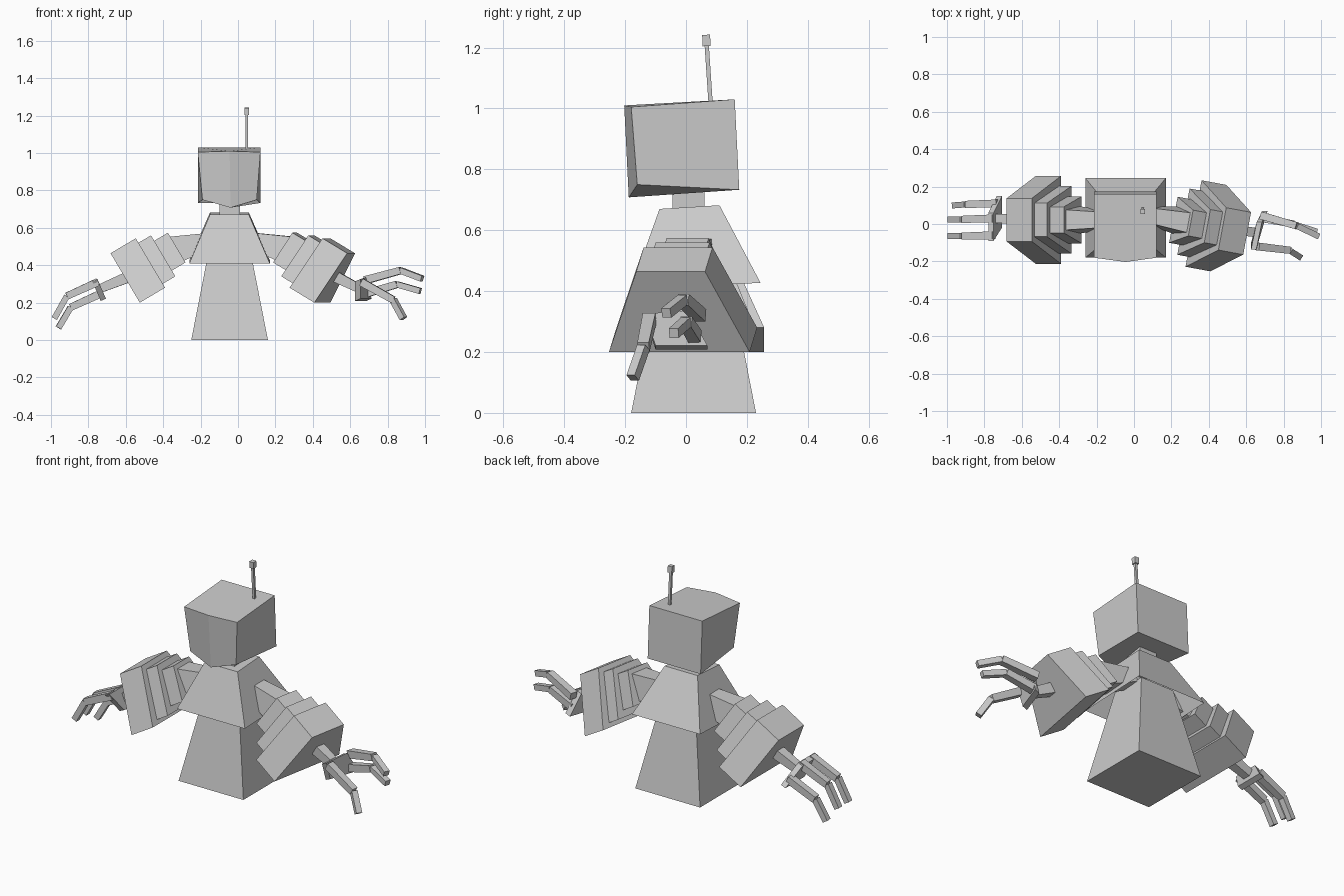
import bpy, bmesh, math
from mathutils import Vector

if "Cube" in bpy.data.objects:
    bpy.data.objects.remove(bpy.data.objects["Cube"])

grey = bpy.data.materials.new("light_grey")
grey.diffuse_color = (0.6, 0.6, 0.6, 1)
grey.use_nodes = True
grey.node_tree.nodes["Principled BSDF"].inputs["Base Color"].default_value = grey.diffuse_color


def loft(name, rings, cap_start=True, cap_end=True):
    """Flat-faced solid through rings with equal point counts."""
    bm = bmesh.new()
    vr = [[bm.verts.new(p) for p in ring] for ring in rings]
    n = len(vr[0])
    for a, b in zip(vr, vr[1:]):
        for i in range(n):
            j = (i + 1) % n
            bm.faces.new((a[i], a[j], b[j], b[i]))
    if cap_start:
        bm.faces.new(vr[0][::-1])
    if cap_end:
        bm.faces.new(vr[-1])
    bmesh.ops.recalc_face_normals(bm, faces=bm.faces[:])
    me = bpy.data.meshes.new(name)
    bm.to_mesh(me)
    bm.free()
    me.materials.append(grey)
    ob = bpy.data.objects.new(name, me)
    bpy.context.collection.objects.link(ob)
    return ob


def rect(x0, x1, y0, y1, z0, z1):
    """Rectangle ring, z0 at the front edge and z1 at the back."""
    return [(x0, y0, z0), (x1, y0, z0), (x1, y1, z1), (x0, y1, z1)]


def beam(name, p, q, w0, w1):
    """Square tapered bar from p to q."""
    p, q = Vector(p), Vector(q)
    d = (q - p).normalized()
    s = d.cross(Vector((0, 0, 1))).normalized()
    t = s.cross(d)
    ring = lambda c, w: [c + (s * i + t * j) * w / 2
                         for i, j in ((-1, -1), (1, -1), (1, 1), (-1, 1))]
    return loft(name, [ring(p, w0), ring(q, w1)])


# lower body, hollow skirt-like torso, neck
loft("lower_body", [rect(-.25, .16, -.18, .23, 0, 0),
                    rect(-.15, .06, -.08, .13, .51, .51)])
loft("torso", [rect(-.26, .17, -.18, .245, .41, .427),
               rect(-.15, .058, -.087, .11, .67, .682)], cap_start=False)
loft("neck", [rect(-.10, .01, -.045, .06, .66, .66),
              rect(-.10, .01, -.045, .06, .76, .76)])

# head with a creased front
loft("head", [
    [(-.19, -.16, .75), (-.04, -.188, .708), (.10, -.16, .75),
     (.12, .175, .733), (-.215, .175, .733)],
    [(-.215, -.18, 1.005), (-.045, -.203, 1.01), (.12, -.18, 1.005),
     (.12, .16, 1.03), (-.215, .16, 1.03)]])

# antenna
beam("antenna_rod", (.047, .082, 1.0), (.047, .068, 1.21), .014, .014)
beam("antenna_tip", (.047, .068, 1.205), (.047, .066, 1.242), .026, .026)


def arm(side, ox, oy, angle, yaw_offset):
    """Telescoping arm: trapezoid boxes that shrink toward the shoulder."""
    h = Vector((math.cos(angle), math.sin(angle), 0))
    w = Vector((-h.y, h.x, 0))
    origin = Vector((ox, oy, .20))

    def ring(u, v0, v1, bottom, top):
        pts = []
        for v, k in ((v0, -bottom), (v0, bottom), (v1, top), (v1, -top)):
            pts.append(origin + h * (-.86 * u + .51 * v) + w * k
                       + Vector((0, 0, .51 * u + .86 * v)))
        return pts

    sections = [("upper_sleeve", .32, .235, .06, .245, .125, .07),
                ("middle_sleeve", .235, .157, .024, .279, .18, .09),
                ("lower_sleeve", .157, 0, 0, .307, .235, .115)]
    for name, u0, u1, v0, v1, b, t in sections:
        loft(f"{side}_{name}", [ring(u0, v0, v1, b, t), ring(u1, v0, v1, b, t)])
    loft(f"{side}_shoulder", [ring(.513, .05, .13, .045, .04),
                              ring(.30, .075, .23, .075, .055)])


arm("left", -.525, .022, math.pi, 0)
arm("right", .451, -.022, math.radians(-10.5), 0)


def hand(side, wrist, palm, fingers):
    beam(f"{side}_wrist", *wrist, .06, .045)
    off = Vector((.014, 0, .006))
    loft(f"{side}_palm", [[Vector(p) - off for p in palm],
                          [Vector(p) + off for p in palm]])
    for i, (a, b, c) in enumerate(fingers):
        beam(f"{side}_finger_{i}_base", a, b, .042, .038)
        beam(f"{side}_finger_{i}_tip", b, c, .032, .032)


hand("left", ((-.58, .025, .34), (-.745, .03, .272)),
     [(-.765, -.09, .32), (-.765, .06, .32), (-.72, .15, .215), (-.72, -.02, .215)],
     [((-.75, y, .31), (-.915, y - .005, .235), (-.982, y - .005, .115))
      for y in (-.06, .03)]
     + [((-.73, .11, .25), (-.895, .105, .175), (-.96, .10, .065))])

hand("right", ((.51, -.03, .345), (.66, -.045, .27)),
     [(.64, -.135, .32), (.67, .01, .33), (.70, .07, .215), (.64, -.10, .215)],
     [((.66, -.12, .31), (.83, -.14, .215), (.885, -.175, .115)),
      ((.68, .045, .32), (.87, -.01, .372), (.985, -.065, .328)),
      ((.69, .03, .25), (.85, 0, .298), (.975, -.04, .262))])
